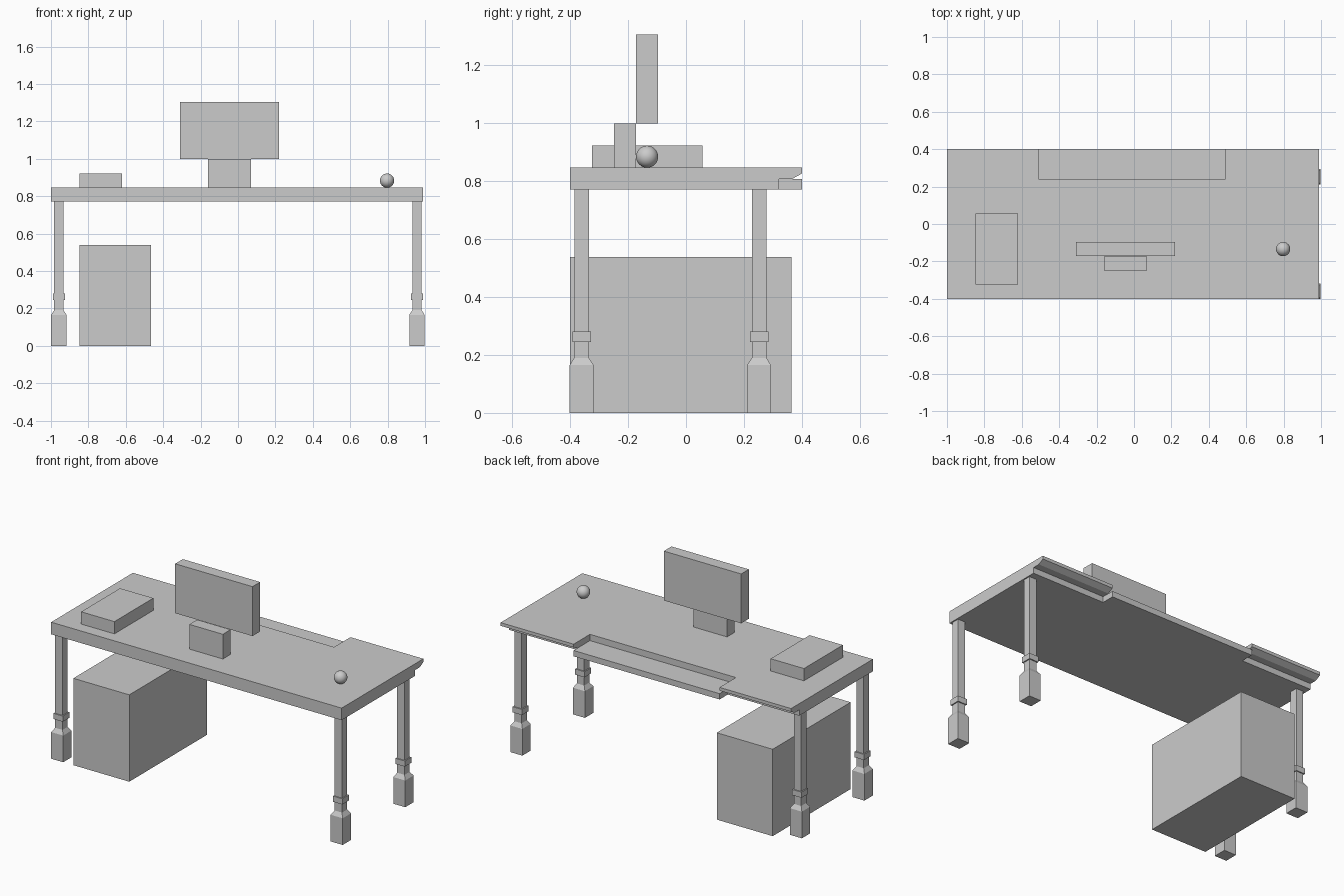
import bpy
import bmesh

cube = bpy.data.objects.get("Cube")
if cube:
    bpy.data.objects.remove(cube)

grey = bpy.data.materials.new("plain grey")
grey.use_nodes = True
grey.diffuse_color = (0.6, 0.6, 0.6, 1)
grey.node_tree.nodes["Principled BSDF"].inputs["Base Color"].default_value = (0.6, 0.6, 0.6, 1)


def add_object(name, bm):
    bmesh.ops.recalc_face_normals(bm, faces=bm.faces[:])
    mesh = bpy.data.meshes.new(name)
    bm.to_mesh(mesh)
    bm.free()
    mesh.materials.append(grey)
    obj = bpy.data.objects.new(name, mesh)
    bpy.context.collection.objects.link(obj)
    return obj


def box(name, x, y, z):
    """Box from its (min, max) range on each axis."""
    bm = bmesh.new()
    bmesh.ops.create_cube(bm, size=1)
    for v in bm.verts:
        v.co = [r[0] if c < 0 else r[1] for c, r in zip(v.co, (x, y, z))]
    return add_object(name, bm)


def extrude_along_x(name, profile, x0, x1):
    bm = bmesh.new()
    face = bm.faces.new([bm.verts.new((x0, y, z)) for y, z in profile])
    result = bmesh.ops.extrude_face_region(bm, geom=[face])
    moved = [g for g in result["geom"] if isinstance(g, bmesh.types.BMVert)]
    bmesh.ops.translate(bm, verts=moved, vec=(x1 - x0, 0, 0))
    return add_object(name, bm)


def square_post(name, x, y, steps):
    """Square column through (half width, height) steps."""
    bm = bmesh.new()
    rings = []
    for h, z in steps:
        corners = ((-h, -h), (h, -h), (h, h), (-h, h))
        rings.append([bm.verts.new((x + dx, y + dy, z)) for dx, dy in corners])
    for low, high in zip(rings, rings[1:]):
        for i in range(4):
            j = (i + 1) % 4
            bm.faces.new((low[i], low[j], high[j], high[i]))
    bm.faces.new(rings[0])
    bm.faces.new(rings[-1])
    return add_object(name, bm)


# Desk top with undercut rear edge, notched for the keyboard ledge
UNDER, LEDGE, TOP = 0.77, 0.806, 0.845
NOTCH_X, NOTCH_Y = (-0.51, 0.49), 0.24
desk_top = extrude_along_x("desk_top", [
    (-0.4, UNDER), (0.32, UNDER), (0.32, LEDGE), (0.365, LEDGE),
    (0.4, 0.825), (0.4, TOP), (-0.4, TOP)], -1, 0.99)
cutter = box("notch_cutter", NOTCH_X, (NOTCH_Y, 0.5), (0.7, 0.9))
cutter.hide_render = True
cut = desk_top.modifiers.new("notch", "BOOLEAN")
cut.operation = "DIFFERENCE"
cut.object = cutter
bpy.context.view_layer.objects.active = desk_top
bpy.ops.object.modifier_apply(modifier=cut.name)
bpy.data.objects.remove(cutter)
box("keyboard_ledge", NOTCH_X, (NOTCH_Y, 0.4), (UNDER, LEDGE))

# Legs with a flared foot and a square collar
LEG = [(0.041, 0), (0.041, 0.165), (0.025, 0.19), (0.025, 0.245), (0.032, 0.245),
       (0.032, 0.28), (0.025, 0.28), (0.025, UNDER)]
for side, x in (("right", -0.958), ("left", 0.957)):
    for end, y in (("front", -0.36), ("rear", 0.252)):
        square_post(f"{end}_{side}_leg", x, y, LEG)

# Cabinet under the desk and the things on top
box("cabinet", (-0.848, -0.465), (-0.4, 0.363), (0, 0.538))
box("desk_box", (-0.848, -0.62), (-0.324, 0.057), (TOP, 0.921))
box("monitor_stand", (-0.16, 0.07), (-0.248, -0.173), (TOP, 0.998))
box("monitor", (-0.31, 0.22), (-0.172, -0.097), (0.998, 1.304))

# Ball
bm = bmesh.new()
bmesh.ops.create_uvsphere(bm, u_segments=32, v_segments=16, radius=0.038)
bmesh.ops.translate(bm, verts=bm.verts[:], vec=(0.797, -0.134, 0.883))
for f in bm.faces:
    f.smooth = True
add_object("ball", bm)
